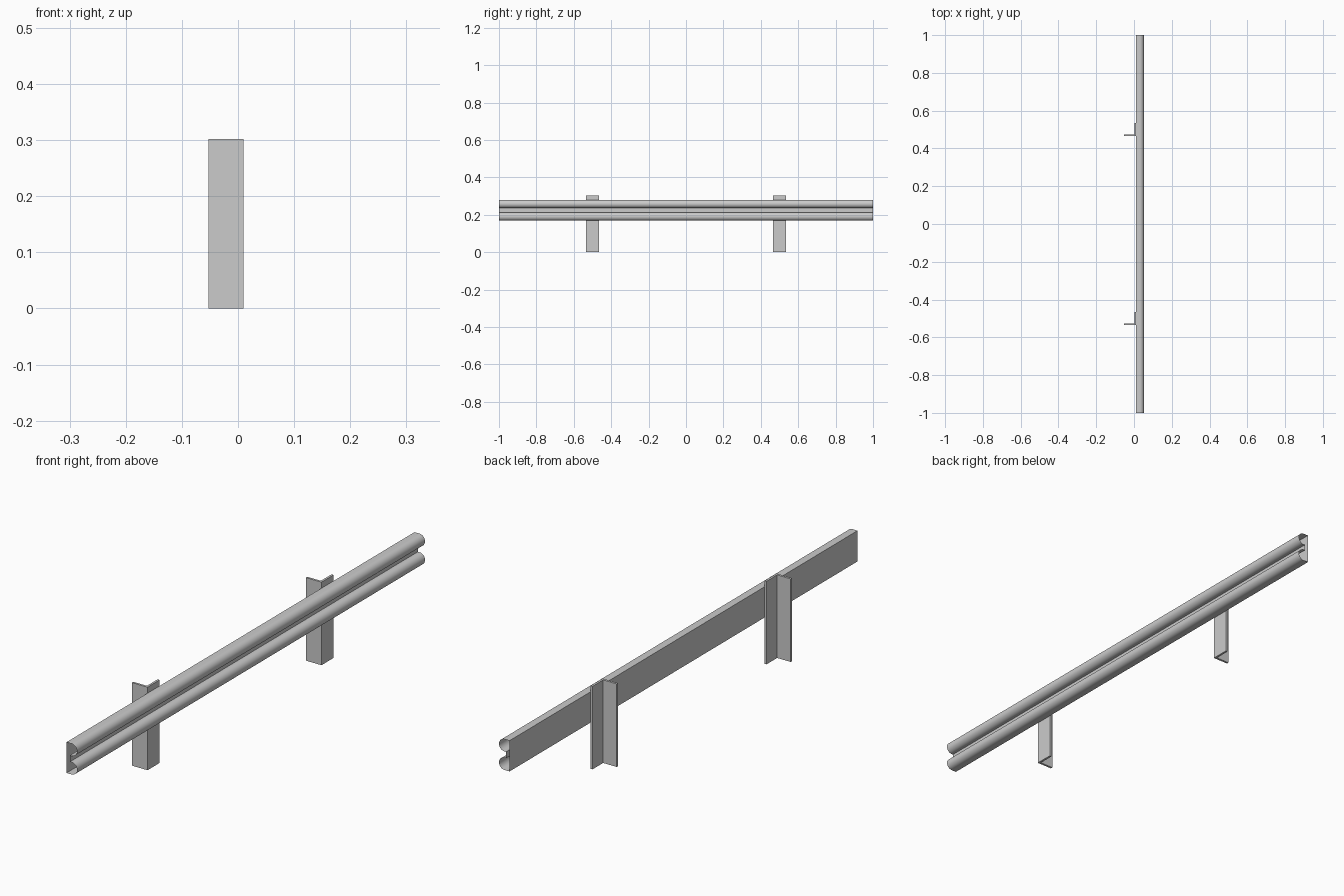
import bpy, bmesh, math

cube = bpy.data.objects.get("Cube")
if cube:
    bpy.data.objects.remove(cube, do_unlink=True)

# Galvanised steel, shared by all parts
steel = bpy.data.materials.new("galvanised_grey")
steel.use_nodes = True
steel.diffuse_color = (0.6, 0.6, 0.6, 1)
steel.node_tree.nodes["Principled BSDF"].inputs["Base Color"].default_value = (0.6, 0.6, 0.6, 1)


def extrude(name, outline, offset, capped):
    """Extrude a closed counter-clockwise outline along one direction."""
    bm = bmesh.new()
    start = [bm.verts.new(p) for p in outline]
    end = [bm.verts.new([c + o for c, o in zip(p, offset)]) for p in outline]
    n = len(outline)
    for i in range(n):
        j = (i + 1) % n
        bm.faces.new((start[i], start[j], end[j], end[i]))
    if capped:
        bm.faces.new(start[::-1])
        bm.faces.new(end)
    mesh = bpy.data.meshes.new(name)
    bm.to_mesh(mesh)
    bm.free()
    mesh.materials.append(steel)
    obj = bpy.data.objects.new(name, mesh)
    bpy.context.collection.objects.link(obj)
    return obj


# Rail: open-ended shell with two rounded ridges, a groove and a flat back
BACK, GROOVE, RADIUS = 0.01, 0.024, 0.0222
TOP, BOTTOM, FRONT = 0.28, 0.168, 0.0525
SEGMENTS = 16


def ridge(centre_z):
    cx = FRONT - RADIUS
    angles = [math.pi / 2 - math.pi * i / SEGMENTS for i in range(SEGMENTS + 1)]
    return [(cx + RADIUS * math.cos(a), centre_z + RADIUS * math.sin(a)) for a in angles]


upper, lower = ridge(TOP - RADIUS), ridge(BOTTOM + RADIUS)
section = [(BACK, TOP)] + upper
section += [(GROOVE, upper[-1][1]), (GROOVE, lower[0][1])]
section += lower + [(BACK, BOTTOM)]
rail = extrude("rail", [(x, -1, z) for x, z in section], (0, 2, 0), False)

bpy.ops.object.select_all(action="DESELECT")
rail.select_set(True)
bpy.context.view_layer.objects.active = rail
bpy.ops.object.shade_smooth_by_angle(angle=math.radians(30))

# Posts: solid L-shaped angle sections behind the rail
HEIGHT, THICK, HALF, REAR = 0.302, 0.008, 0.0345, -0.0525
for name, y in (("front_post", -0.5), ("back_post", 0.5)):
    y0, y1 = y - HALF, y + HALF
    angle = [(REAR, y0), (BACK, y0), (BACK, y1), (BACK - THICK, y1),
             (BACK - THICK, y0 + THICK), (REAR, y0 + THICK)]
    extrude(name, [(px, py, 0) for px, py in angle], (0, 0, HEIGHT), True)
